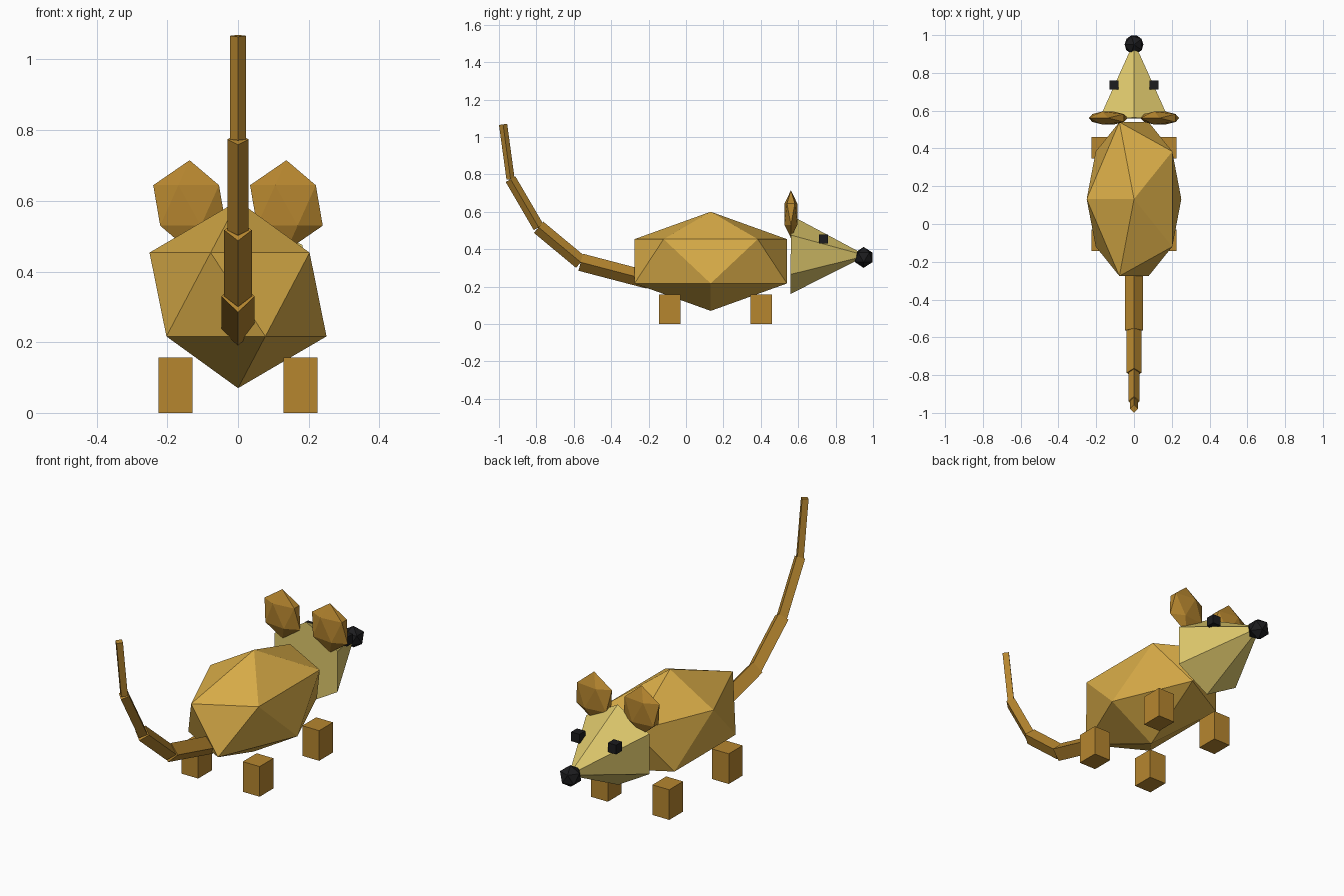
import bpy, bmesh, math
from mathutils import Matrix, Vector

if "Cube" in bpy.data.objects:
    bpy.data.objects.remove(bpy.data.objects["Cube"])


def srgb(c):
    c /= 255
    return c / 12.92 if c <= 0.04045 else ((c + 0.055) / 1.055) ** 2.4


def material(name, r, g, b):
    m = bpy.data.materials.new(name)
    m.diffuse_color = (srgb(r), srgb(g), srgb(b), 1)
    m.use_nodes = True
    m.node_tree.nodes["Principled BSDF"].inputs["Base Color"].default_value = m.diffuse_color
    return m


GOLD = material("golden fur", 218, 173, 72)
BROWN = material("brown skin", 182, 134, 47)
PALE = material("pale yellow face", 222, 200, 108)
BLACK = material("black", 28, 28, 30)


def finish(name, bm, mat):
    bmesh.ops.remove_doubles(bm, verts=bm.verts, dist=1e-5)
    bmesh.ops.recalc_face_normals(bm, faces=bm.faces)
    me = bpy.data.meshes.new(name)
    bm.to_mesh(me)
    bm.free()
    me.materials.append(mat)
    ob = bpy.data.objects.new(name, me)
    bpy.context.collection.objects.link(ob)
    return ob


def place(loc, scale):
    return Matrix.Translation(loc) @ Matrix.Diagonal((*scale, 1))


def ball(name, loc, scale, mat):
    # icosahedron, turned half a turn
    bm = bmesh.new()
    bmesh.ops.create_icosphere(bm, subdivisions=1, radius=1,
                               matrix=place(loc, scale) @ Matrix.Rotation(math.pi, 4, 'Z'))
    return finish(name, bm, mat)


def box(name, loc, size, mat):
    bm = bmesh.new()
    bmesh.ops.create_cube(bm, size=1, matrix=place(loc, size))
    return finish(name, bm, mat)


def rod(name, a, b, r1, r2, sides, mat):
    # prism or cone between two points in the x = 0 plane
    a, b = Vector((0, *a)), Vector((0, *b))
    d = b - a
    bm = bmesh.new()
    bmesh.ops.create_cone(bm, cap_ends=True, segments=sides, radius1=r1, radius2=r2,
                          depth=d.length,
                          matrix=Matrix.Translation((a + b) / 2)
                          @ Matrix.Rotation(math.atan2(-d.y, d.z), 4, 'X'))
    return finish(name, bm, mat)


# body, head and nose
ball("body", (0, 0.132, 0.335), (0.28, 0.479, 0.265), GOLD)
rod("head", (0.56, 0.37), (0.965, 0.365), 0.21, 0, 6, PALE)
ball("nose", (0, 0.95, 0.356), (0.056, 0.056, 0.056), BLACK)

# paired parts
for side, s in (("left", -1), ("right", 1)):
    ball(f"{side}_ear", (s * 0.137, 0.561, 0.587), (0.115, 0.04, 0.128), BROWN)
    box(f"{side}_eye", (s * 0.106, 0.736, 0.454), (0.048, 0.048, 0.048), BLACK)
    for end, y in (("tail_end", -0.087), ("head_end", 0.403)):
        box(f"{side}_{end}_leg", (s * 0.177, y, 0.0785), (0.097, 0.114, 0.157), BROWN)

# tail: four square rods, each thinner than the last
path = [(-0.2, 0.235), (-0.563, 0.33), (-0.788, 0.517), (-0.938, 0.774), (-0.978, 1.067)]
for i, r in enumerate((0.047, 0.039, 0.03, 0.022)):
    rod(f"tail_segment_{i + 1}", path[i], path[i + 1], r, r, 4, BROWN)
